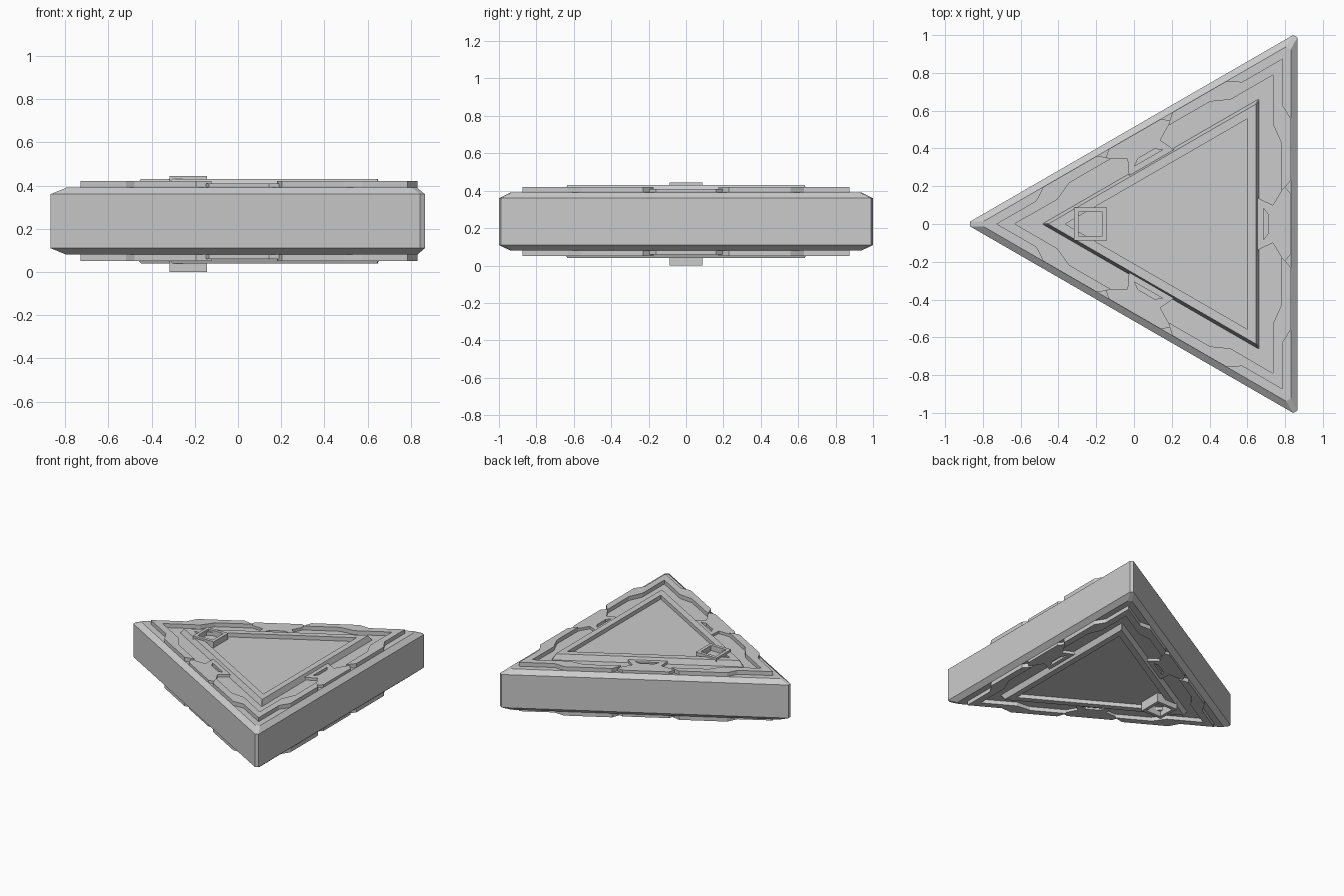
import bpy, bmesh
from math import cos, sin, pi
from mathutils import Vector

cube = bpy.data.objects.get("Cube")
if cube:
    bpy.data.objects.remove(cube, do_unlink=True)

CENTRE_X = 0.28   # centre of the triangle
MID_Z = 0.235     # middle height of the slab
ROOT3 = 3 ** 0.5

grey = bpy.data.materials.new("plain_grey")
grey.use_nodes = True
grey.diffuse_color = (0.6, 0.6, 0.6, 1)
grey.node_tree.nodes["Principled BSDF"].inputs["Base Color"].default_value = (0.6, 0.6, 0.6, 1)


def finish(name, bm):
    bmesh.ops.recalc_face_normals(bm, faces=bm.faces)
    mesh = bpy.data.meshes.new(name)
    bm.to_mesh(mesh)
    bm.free()
    mesh.materials.append(grey)
    obj = bpy.data.objects.new(name, mesh)
    bpy.context.collection.objects.link(obj)
    return obj


def place(n, t, angle):
    """Point at distance n out from the centre and t along a side."""
    return (CENTRE_X + n * cos(angle) - t * sin(angle), n * sin(angle) + t * cos(angle))


def triangle(r, d):
    """Triangle of inradius r with its corners cut off at distance d."""
    t = (d - r / 2) * 2 / ROOT3
    return [place(r, s * t, k * 2 * pi / 3) for k in range(3) for s in (-1, 1)]


def square(half):
    return [(-0.23 + sx * half, sy * half) for sx, sy in ((-1, -1), (1, -1), (1, 1), (-1, 1))]


def loft(name, sections):
    """Join outlines at given heights and cap both ends."""
    bm = bmesh.new()
    loops = [[bm.verts.new((x, y, MID_Z + h)) for x, y in pts] for pts, h in sections]
    for a, b in zip(loops, loops[1:]):
        for i in range(len(a)):
            j = (i + 1) % len(a)
            bm.faces.new((a[i], a[j], b[j], b[i]))
    bm.faces.new(loops[0])
    bm.faces.new(loops[-1])
    return finish(name, bm)


def plate(name, outlines, low, high):
    """Flat plate; every outline after the first is a hole."""
    bm = bmesh.new()
    edges = []
    for pts in outlines:
        vs = [bm.verts.new((x, y, MID_Z + low)) for x, y in pts]
        edges += [bm.edges.new((vs[i - 1], vs[i])) for i in range(len(vs))]
    bmesh.ops.triangle_fill(bm, edges=edges, use_beauty=True, normal=Vector((0, 0, 1)))
    out = bmesh.ops.extrude_face_region(bm, geom=bm.faces[:], use_keep_orig=True)
    tops = [v for v in out["geom"] if isinstance(v, bmesh.types.BMVert)]
    bmesh.ops.translate(bm, verts=tops, vec=(0, 0, high - low))
    return finish(name, bm)


def mirrored(half):
    return half + [(n, -t) for n, t in reversed(half)]


# Main slab with bevelled rims
body, rim = triangle(0.585, 1.148), triangle(0.55, 1.075)
loft("slab", [(rim, -0.155), (body, -0.125), (body, 0.125), (rim, 0.155)])

# Trim profiles: (distance out, distance along the side)
corner_outer = [(0.52, 0.195), (0.55, 0.23), (0.55, 0.56), (0.505, 0.63), (0.505, 0.875)]
corner_inner = [(0.455, 0.79), (0.455, 0.53), (0.5, 0.43), (0.5, 0.175)]
bracket = mirrored([(0.55, 0.16), (0.52, 0.195), (0.5, 0.175), (0.455, 0.1), (0.37, 0.14)])
slot = mirrored([(0.43, 0.05), (0.405, 0.085)])

for side, s in (("top", 1), ("bottom", -1)):
    for k in range(3):
        a = k * 2 * pi / 3
        b = a + 2 * pi / 3
        # Corner trim, reflected across the corner
        outer = [place(n, t, a) for n, t in corner_outer]
        outer += [place(n, -t, b) for n, t in reversed(corner_outer[:-1])]
        inner = [place(n, -t, b) for n, t in reversed(corner_inner)]
        inner += [place(n, t, a) for n, t in corner_inner[1:]]
        plate(f"{side}_corner_trim_{k + 1}", [outer + inner], s * 0.15, s * 0.185)
        # Slotted bracket in the middle of each side
        loops = [[place(n, t, a) for n, t in pts] for pts in (bracket, slot)]
        plate(f"{side}_bracket_{k + 1}", loops, s * 0.15, s * 0.175)

    # Raised triangular frame around a sunken panel
    inner = triangle(0.322, 0.642)
    loft(f"{side}_panel_frame", [(triangle(0.385, 0.765), s * 0.15), (triangle(0.367, 0.73), s * 0.195),
                                 (inner, s * 0.195), (inner, s * 0.165)])

    # Square socket at the nose
    height = 0.21 if s > 0 else 0.235
    loft(f"{side}_socket", [(square(0.087), s * 0.15), (square(0.087), s * height),
                            (square(0.063), s * height), (square(0.063), s * 0.17)])
